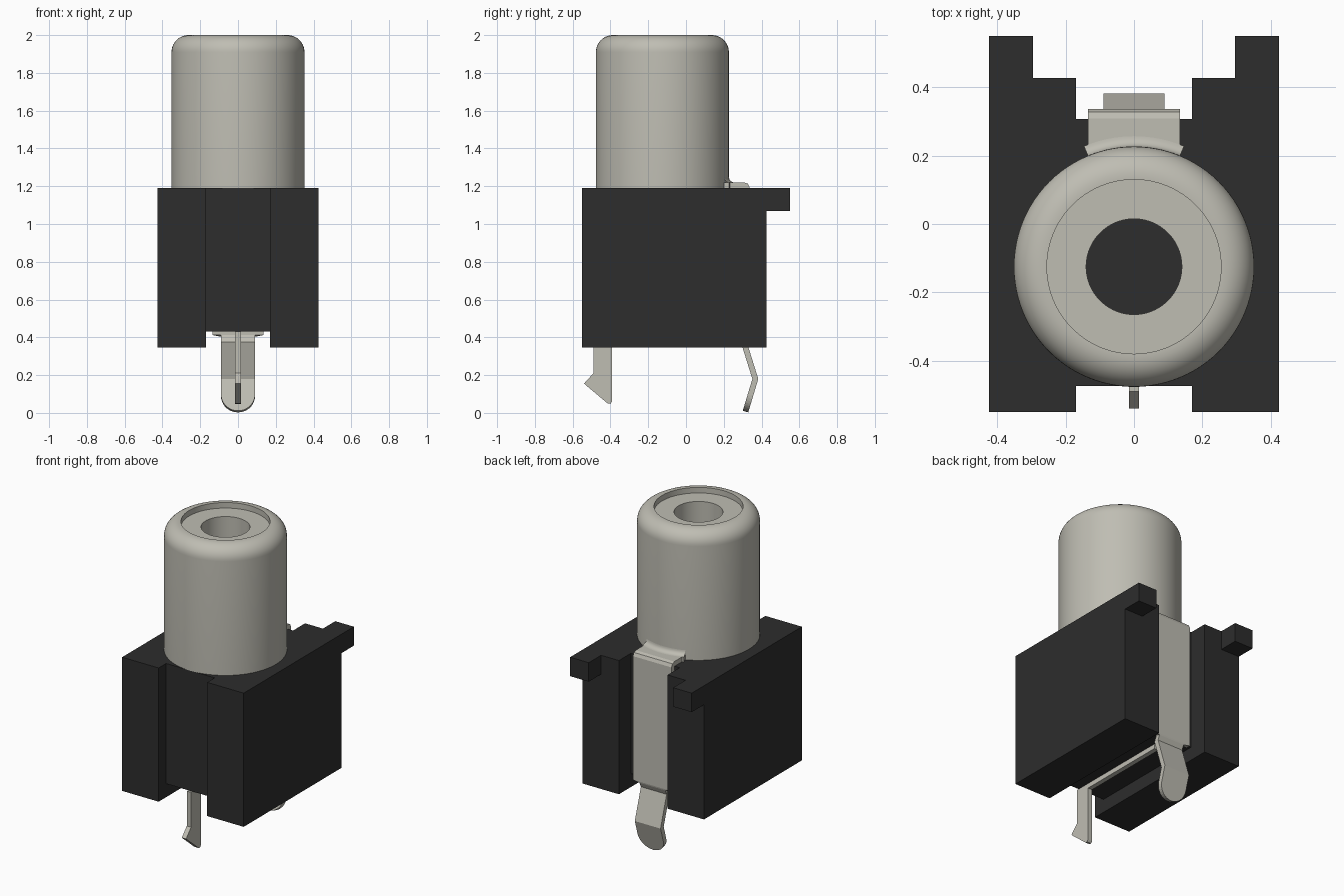
import bpy, bmesh, math
from mathutils import Matrix, Vector

if "Cube" in bpy.data.objects:
    bpy.data.objects.remove(bpy.data.objects["Cube"], do_unlink=True)


def material(name, colour):
    m = bpy.data.materials.new(name)
    m.use_nodes = True
    m.diffuse_color = colour
    m.node_tree.nodes["Principled BSDF"].inputs["Base Color"].default_value = colour
    return m


METAL = material("warm grey metal", (0.52, 0.51, 0.45, 1))
PLASTIC = material("black plastic", (0.026, 0.026, 0.026, 1))


def finish(name, bm, mat, smooth=False):
    bmesh.ops.recalc_face_normals(bm, faces=bm.faces)
    mesh = bpy.data.meshes.new(name)
    bm.to_mesh(mesh)
    bm.free()
    mesh.materials.append(mat)
    ob = bpy.data.objects.new(name, mesh)
    bpy.context.collection.objects.link(ob)
    bpy.ops.object.select_all(action='DESELECT')
    ob.select_set(True)
    bpy.context.view_layer.objects.active = ob
    if smooth:
        bpy.ops.object.shade_smooth_by_angle(angle=math.radians(35))
    return ob


def prism(name, points, depth, mat):
    """Extrude a closed outline of 3D points along a vector."""
    bm = bmesh.new()
    face = bm.faces.new([bm.verts.new(p) for p in points])
    ext = bmesh.ops.extrude_face_region(bm, geom=[face])["geom"]
    moved = [g for g in ext if isinstance(g, bmesh.types.BMVert)]
    bmesh.ops.translate(bm, verts=moved, vec=Vector(depth))
    return finish(name, bm, mat)


def spun(name, profile, centre_y, start, angle, steps, mat):
    """Spin a (radius, height) profile about a vertical axis."""
    bm = bmesh.new()
    verts = [bm.verts.new((r, 0, z)) for r, z in profile]
    edges = [bm.edges.new(p) for p in zip(verts, verts[1:])]
    bmesh.ops.rotate(bm, verts=verts, cent=(0, 0, 0), matrix=Matrix.Rotation(start, 3, 'Z'))
    bmesh.ops.spin(bm, geom=verts + edges, cent=(0, 0, 0), axis=(0, 0, 1),
                   angle=angle, steps=steps)
    bmesh.ops.remove_doubles(bm, verts=bm.verts, dist=1e-5)
    bmesh.ops.translate(bm, verts=bm.verts, vec=(0, centre_y, 0))
    return finish(name, bm, mat, True)


def cut(target, x, y, z):
    """Subtract a box given by its ranges."""
    pts = [(x[0], y[0], z[0]), (x[1], y[0], z[0]), (x[1], y[1], z[0]), (x[0], y[1], z[0])]
    cutter = prism("cutter", pts, (0, 0, z[1] - z[0]), PLASTIC)
    cutter.hide_render = True
    mod = target.modifiers.new("cut", 'BOOLEAN')
    mod.operation, mod.solver, mod.object = 'DIFFERENCE', 'EXACT', cutter
    bpy.context.view_layer.objects.active = target
    bpy.ops.object.modifier_apply(modifier=mod.name)
    bpy.data.objects.remove(cutter, do_unlink=True)


# Housing: mirrored plan outline with front and back slots and rear ears
half = [(0.17, -0.475), (0.17, -0.55), (0.425, -0.55), (0.425, 0.55), (0.295, 0.55),
        (0.295, 0.427), (0.17, 0.427), (0.17, 0.307)]
plan = half + [(-x, y) for x, y in reversed(half)]
housing = prism("housing", [(x, y, 0.345) for x, y in plan], (0, 0, 0.845), PLASTIC)
cut(housing, (-0.6, 0.6), (0.427, 0.7), (0.2, 1.07))    # below the ears
cut(housing, (-0.17, 0.17), (-0.7, 0.7), (0.2, 0.43))   # bottom groove

# Round sleeve with rounded rim, shallow recess and central bore
R, FILLET, AXIS_Y = 0.352, 0.09, -0.125
rim = [(R - FILLET + FILLET * math.cos(a), 2 - FILLET + FILLET * math.sin(a))
       for a in (math.pi / 2 * i / 10 for i in range(11))]
spun("sleeve", [(R, 1.19)] + rim + [(0.255, 2), (0.255, 1.965), (0.14, 1.965), (0.14, 1.19)],
     AXIS_Y, 0, math.tau, 96, METAL)

# Fillet where the rear contact joins the sleeve
spread = math.asin(0.135 / R)
flare = [(R - 0.01, 1.25)] + [(R + 0.03 - 0.03 * math.cos(a), 1.25 - 0.03 * math.sin(a))
                              for a in (math.pi / 2 * i / 6 for i in range(7))]
spun("contact_fillet", flare + [(R + 0.03, 1.19)], AXIS_Y, math.pi / 2 - spread, 2 * spread, 16, METAL)

# Rear contact: folded strip, bent leg and rounded tip as (half width, y, z) rows
rows = [(0.135, 0.19, 1.205), (0.135, 0.306, 1.205), (0.135, 0.317, 1.201), (0.135, 0.322, 1.19),
        (0.135, 0.322, 0.412), (0.09, 0.321, 0.408), (0.09, 0.306, 0.375), (0.09, 0.367, 0.18)]
bend, tip = Vector((0.367, 0.18)), Vector((0.315, 0.007))
length = (tip - bend).length
for i in range(10):
    a = math.pi / 2 * i / 9.2
    p = bend.lerp(tip, (length - 0.09 + 0.09 * math.sin(a)) / length)
    rows.append((0.09 * math.cos(a), p.x, p.y))
bm = bmesh.new()
pairs = [[bm.verts.new((s * w, y, z)) for s in (-1, 1)] for w, y, z in rows]
for (a, b), (c, d) in zip(pairs, pairs[1:]):
    bm.faces.new((a, b, d, c))
contact = finish("rear_contact", bm, METAL)
thick = contact.modifiers.new("thickness", 'SOLIDIFY')
thick.thickness, thick.offset, thick.use_even_offset = 0.03, 0, True

# Front pin: hooked blade with a strip running back along the groove
blade = [(-0.49, 0.43), (-0.49, 0.21), (-0.54, 0.155), (-0.415, 0.05), (-0.4, 0.048),
         (-0.392, 0.06), (-0.392, 0.4), (0.2, 0.4), (0.2, 0.43)]
prism("front_pin", [(-0.015, y, z) for y, z in blade], (0.03, 0, 0), METAL)
